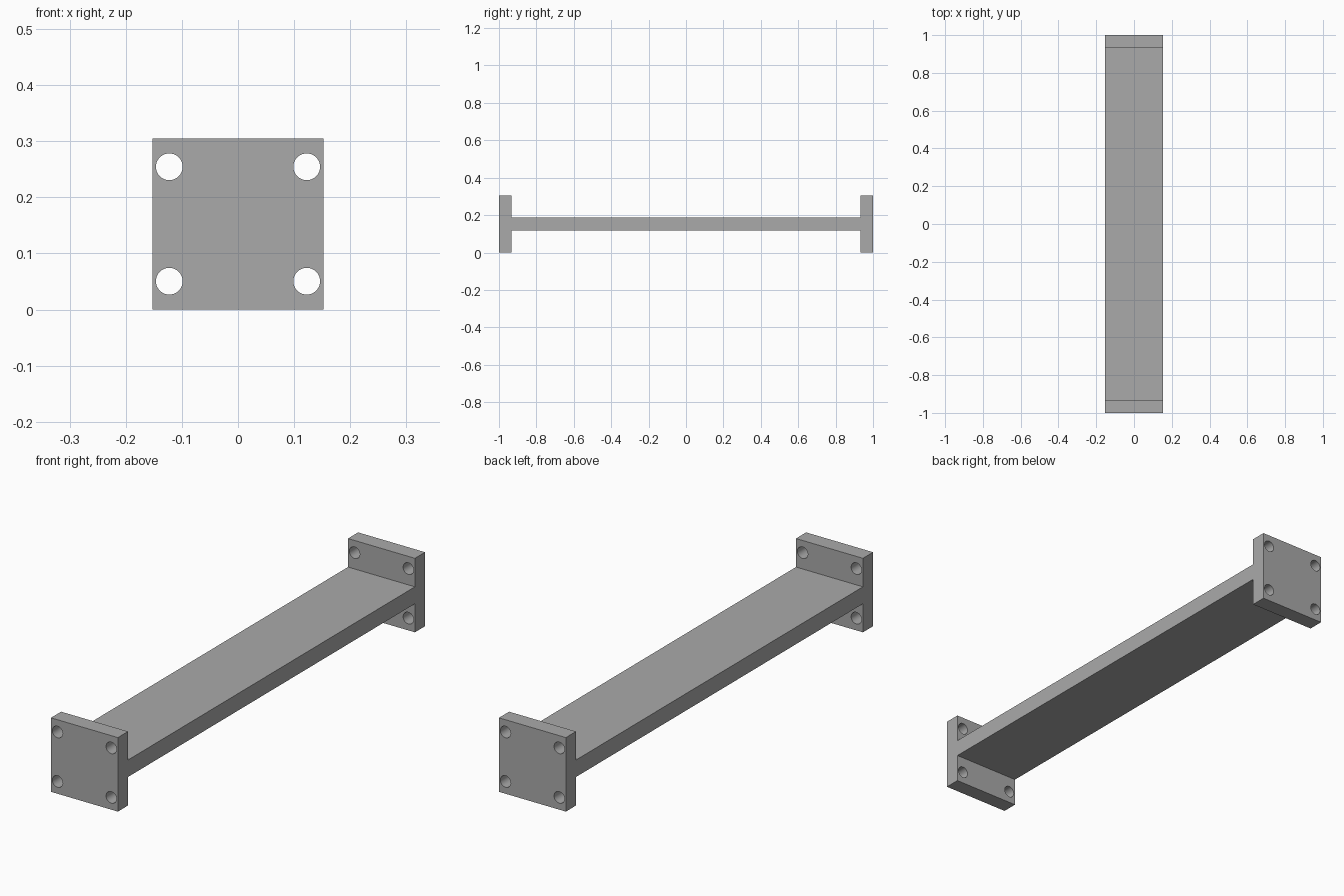
import bpy
import bmesh
from mathutils import Matrix

cube = bpy.data.objects.get("Cube")
if cube:
    bpy.data.objects.remove(cube)

HALF_W = 0.1525      # half the width, and half the plate height
MID_Z = 0.1525
WEB = 0.035          # half the web thickness
INNER = 0.934        # inner face of the end plates
HOLE_X, HOLE_Z, HOLE_R = 0.1225, 0.102, 0.0238

steel = bpy.data.materials.new("plain_grey")
steel.use_nodes = True
grey = (0.4, 0.4, 0.4, 1)
steel.diffuse_color = grey
steel.node_tree.nodes["Principled BSDF"].inputs["Base Color"].default_value = grey


def add_object(name, bm):
    bmesh.ops.recalc_face_normals(bm, faces=bm.faces)
    mesh = bpy.data.meshes.new(name)
    bm.to_mesh(mesh)
    bm.free()
    mesh.materials.append(steel)
    obj = bpy.data.objects.new(name, mesh)
    bpy.context.collection.objects.link(obj)
    return obj


# Spacer body: an I-shaped side profile pushed across the width
quarter = [(1, HALF_W), (INNER, HALF_W), (INNER, WEB)]
upper = quarter + [(-y, z) for y, z in reversed(quarter)]
profile = upper + [(y, -z) for y, z in reversed(upper)]
bm = bmesh.new()
side = bm.faces.new([bm.verts.new((-HALF_W, y, MID_Z + z)) for y, z in profile])
pushed = bmesh.ops.extrude_face_region(bm, geom=[side])["geom"]
bmesh.ops.translate(bm, vec=(2 * HALF_W, 0, 0),
                    verts=[v for v in pushed if isinstance(v, bmesh.types.BMVert)])
body = add_object("flanged_spacer", bm)

# Bolt holes: four drills at each end plate
bm = bmesh.new()
for y in (-0.967, 0.967):
    for sx in (-1, 1):
        for sz in (-1, 1):
            place = (Matrix.Translation((sx * HOLE_X, y, MID_Z + sz * HOLE_Z))
                     @ Matrix.Rotation(1.570796, 4, "X"))
            bmesh.ops.create_cone(bm, cap_ends=True, segments=48, radius1=HOLE_R,
                                  radius2=HOLE_R, depth=0.2, matrix=place)
drills = add_object("bolt_hole_cutter", bm)

cut = body.modifiers.new("bolt_holes", "BOOLEAN")
cut.operation = "DIFFERENCE"
cut.solver = "EXACT"
cut.object = drills
bpy.context.view_layer.objects.active = body
body.select_set(True)
bpy.ops.object.modifier_apply(modifier=cut.name)
bpy.data.objects.remove(drills)

# Smooth hole walls, sharp plate edges
bpy.ops.object.shade_smooth_by_angle(angle=0.52)
